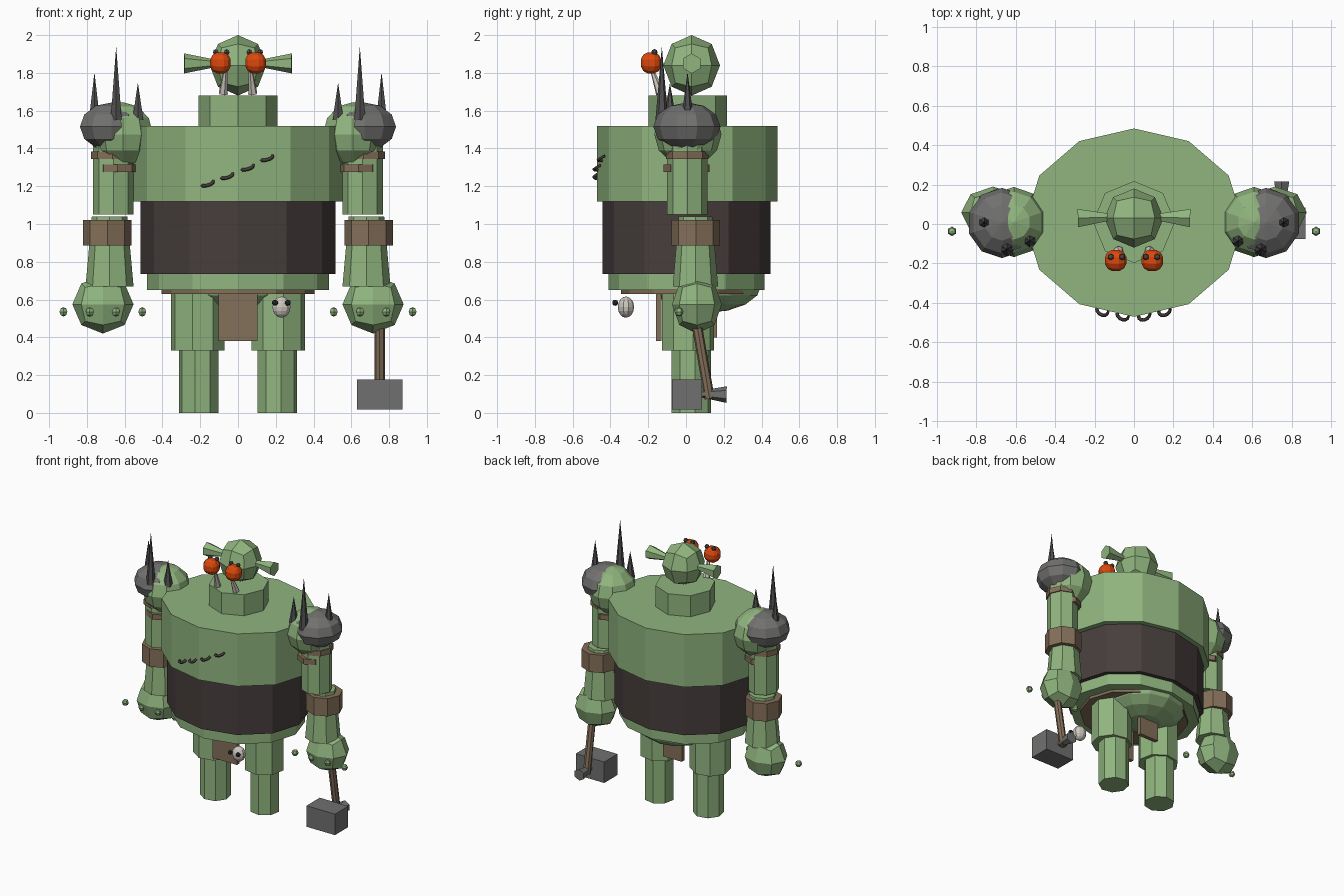
import bpy, bmesh, math
from mathutils import Vector, Matrix

if "Cube" in bpy.data.objects:
    bpy.data.objects.remove(bpy.data.objects["Cube"])


def mat(name, r, g, b):
    m = bpy.data.materials.new(name)
    m.diffuse_color = (r, g, b, 1)
    m.use_nodes = True
    m.node_tree.nodes["Principled BSDF"].inputs["Base Color"].default_value = m.diffuse_color
    return m


GREEN = mat("skin green", 0.28, 0.46, 0.21)
WRAP = mat("dark wrap", 0.062, 0.048, 0.045)
BROWN = mat("leather brown", 0.23, 0.16, 0.10)
GRAY = mat("iron gray", 0.165, 0.163, 0.16)
SPIKE = mat("spike gray", 0.085, 0.08, 0.08)
ORANGE = mat("eye orange", 0.72, 0.065, 0.004)
BONE = mat("bone white", 0.62, 0.58, 0.52)
BLACK = mat("pupil dark", 0.03, 0.03, 0.035)


def finish(name, bm, material):
    bmesh.ops.recalc_face_normals(bm, faces=bm.faces)
    me = bpy.data.meshes.new(name)
    bm.to_mesh(me)
    bm.free()
    me.materials.append(material)
    ob = bpy.data.objects.new(name, me)
    bpy.context.collection.objects.link(ob)
    return ob


def column(name, c, z0, z1, rx, ry, n, material, r_top=1.0, turn=0.0):
    """Upright prism; r_top scales the upper end."""
    bm = bmesh.new()
    bmesh.ops.create_cone(bm, cap_ends=True, segments=n, radius1=1, radius2=r_top, depth=1,
                          matrix=Matrix.Rotation(turn, 4, 'Z'))
    for v in bm.verts:
        v.co = (c[0] + v.co.x * rx, c[1] + v.co.y * ry, z0 + (v.co.z + 0.5) * (z1 - z0))
    return finish(name, bm, material)


def rod(name, a, b, ra, rb, n, material):
    """Tapered prism between two points."""
    a, b = Vector(a), Vector(b)
    bm = bmesh.new()
    m = Matrix.Translation((a + b) / 2) @ (b - a).to_track_quat('Z', 'Y').to_matrix().to_4x4()
    bmesh.ops.create_cone(bm, cap_ends=True, segments=n, radius1=ra, radius2=rb,
                          depth=(b - a).length, matrix=m)
    return finish(name, bm, material)


def quad_ball(name, c, r, material, cuts=1):
    """Ball made from a subdivided cube."""
    bm = bmesh.new()
    bmesh.ops.create_cube(bm, size=2)
    bmesh.ops.subdivide_edges(bm, edges=bm.edges[:], cuts=cuts, use_grid_fill=True)
    for v in bm.verts:
        d = v.co.normalized()
        v.co = [c[i] + d[i] * r[i] for i in range(3)]
    return finish(name, bm, material)


def ball(name, c, r, material, u=10, v=6):
    bm = bmesh.new()
    bmesh.ops.create_uvsphere(bm, u_segments=u, v_segments=v, radius=1)
    for p in bm.verts:
        p.co = [c[i] + p.co[i] * r[i] for i in range(3)]
    return finish(name, bm, material)


def box(name, lo, hi, material):
    bm = bmesh.new()
    bmesh.ops.create_cube(bm, size=1)
    for v in bm.verts:
        v.co = [lo[i] + (v.co[i] + 0.5) * (hi[i] - lo[i]) for i in range(3)]
    return finish(name, bm, material)


# Torso, waist wrap, hips
column("chest", (0, 0.007), 1.12, 1.52, 0.555, 0.478, 12, GREEN)
column("waist_wrap", (0, 0.003), 0.735, 1.12, 0.515, 0.445, 12, WRAP)
column("hips", (0, 0.003), 0.65, 0.735, 0.482, 0.412, 12, GREEN)
column("belt", (0, 0), 0.63, 0.65, 0.405, 0.345, 12, BROWN)
ball("rump", (0, 0.11, 0.68), (0.31, 0.29, 0.15), GREEN, 12, 8)
box("front_loincloth", (-0.103, -0.16, 0.38), (0.103, -0.13, 0.64), BROWN)
box("back_loincloth", (-0.08, 0.135, 0.40), (0.08, 0.165, 0.64), BROWN)

# Neck and head
column("neck", (0, 0.01), 1.52, 1.68, 0.208, 0.208, 8, GREEN)
quad_ball("head", (0, 0.03, 1.84), (0.15, 0.15, 0.16), GREEN)

# Curved stitches across the chest
for i, (x, z) in enumerate([(-0.16, 1.215), (-0.057, 1.255), (0.052, 1.30), (0.155, 1.35)]):
    cu = bpy.data.curves.new("stitch", 'CURVE')
    cu.dimensions = '3D'
    cu.bevel_depth = 0.009
    cu.bevel_resolution = 0
    cu.use_fill_caps = True
    sp = cu.splines.new('POLY')
    sp.points.add(6)
    for k, p in enumerate(sp.points):
        t = math.pi * k / 6
        dx = -0.03 * math.cos(t)
        y = -0.471 + abs(x + dx) * 0.225
        tilt = 0.012 * (k - 3) / 3
        p.co = (x + dx, y - 0.028 * math.sin(t), z + tilt - 0.010 * math.sin(t), 1)
    cu.materials.append(WRAP)
    bpy.context.collection.objects.link(bpy.data.objects.new("stitch", cu))

# Mirrored parts
for s, side in ((-1, "right"), (1, "left")):
    # Face
    quad_ball(side + "_eye", (s * 0.093, -0.185, 1.853), (0.06, 0.06, 0.062), ORANGE, 2)
    for x in (0.06, 0.118):
        ball(side + "_pupil", (s * x, -0.167, 1.909), (0.017, 0.017, 0.017), SPIKE, 6, 4)
    rod(side + "_ear", (s * 0.12, 0.035, 1.85), (s * 0.285, 0.03, 1.85), 0.02, 0.053, 6, GREEN)
    rod(side + "_tusk", (s * 0.078, -0.135, 1.69), (s * 0.065, -0.185, 1.83), 0.025, 0.008, 6, BONE)

    # Legs
    column(side + "_thigh", (s * 0.213, 0.01), 0.33, 0.68, 0.145, 0.14, 8, GREEN, turn=0.2 * s)
    column(side + "_shin", (s * 0.207, 0.027), 0, 0.34, 0.107, 0.107, 8, GREEN, turn=0.2 * s)

    # Shoulder with spiked pad
    ball(side + "_shoulder", (s * 0.61, 0.01, 1.475), (0.168, 0.178, 0.17), GREEN)
    ball(side + "_shoulder_pad", (s * 0.67, 0.005, 1.515), (0.175, 0.178, 0.128), GRAY)
    for x, y, top in ((0.76, 0.008, 1.80), (0.645, -0.128, 1.935), (0.53, -0.085, 1.745)):
        rod(side + "_spike", (s * x, y, 1.55), (s * x, y, top), 0.034, 0.0005, 6, SPIKE)

    # Arm with straps and cuff
    column(side + "_upper_arm", (s * 0.66, 0.007), 1.05, 1.42, 0.108, 0.108, 8, GREEN)
    column(side + "_arm_strap", (s * 0.637, 0.003), 1.275, 1.315, 0.107, 0.122, 8, BROWN)
    column(side + "_upper_strap", (s * 0.665, 0.007), 1.345, 1.385, 0.112, 0.112, 8, BROWN)
    column(side + "_forearm", (s * 0.68, 0.05), 0.67, 1.04, 0.127, 0.12, 8, GREEN, 0.74)
    column(side + "_cuff", (s * 0.692, 0.052), 0.885, 1.02, 0.128, 0.128, 8, BROWN)
    quad_ball(side + "_hand", (s * 0.715, 0.058, 0.575), (0.162, 0.132, 0.155), GREEN)
    for k in range(4):
        ball(side + "_knuckle", (s * (0.507 + 0.139 * k), -0.037, 0.535),
             (0.024, 0.024, 0.025), GREEN, 6, 4)

    # Eyes of the hanging skull charm
    ball("charm_eye", (0.23 + s * 0.034, -0.375, 0.583), (0.016, 0.016, 0.016), BLACK, 8, 5)

# Skull charm
ball("skull_charm", (0.23, -0.318, 0.56), (0.05, 0.043, 0.056), BONE, 10, 8)

# Hammer
rod("hammer_handle", (0.75, 0.055, 0.48), (0.75, 0.125, 0.075), 0.027, 0.027, 8, BROWN)
box("hammer_head", (0.63, -0.075, 0.018), (0.87, 0.085, 0.178), GRAY)
rod("hammer_claw", (0.75, 0.08, 0.10), (0.75, 0.215, 0.097), 0.018, 0.044, 6, GRAY)
